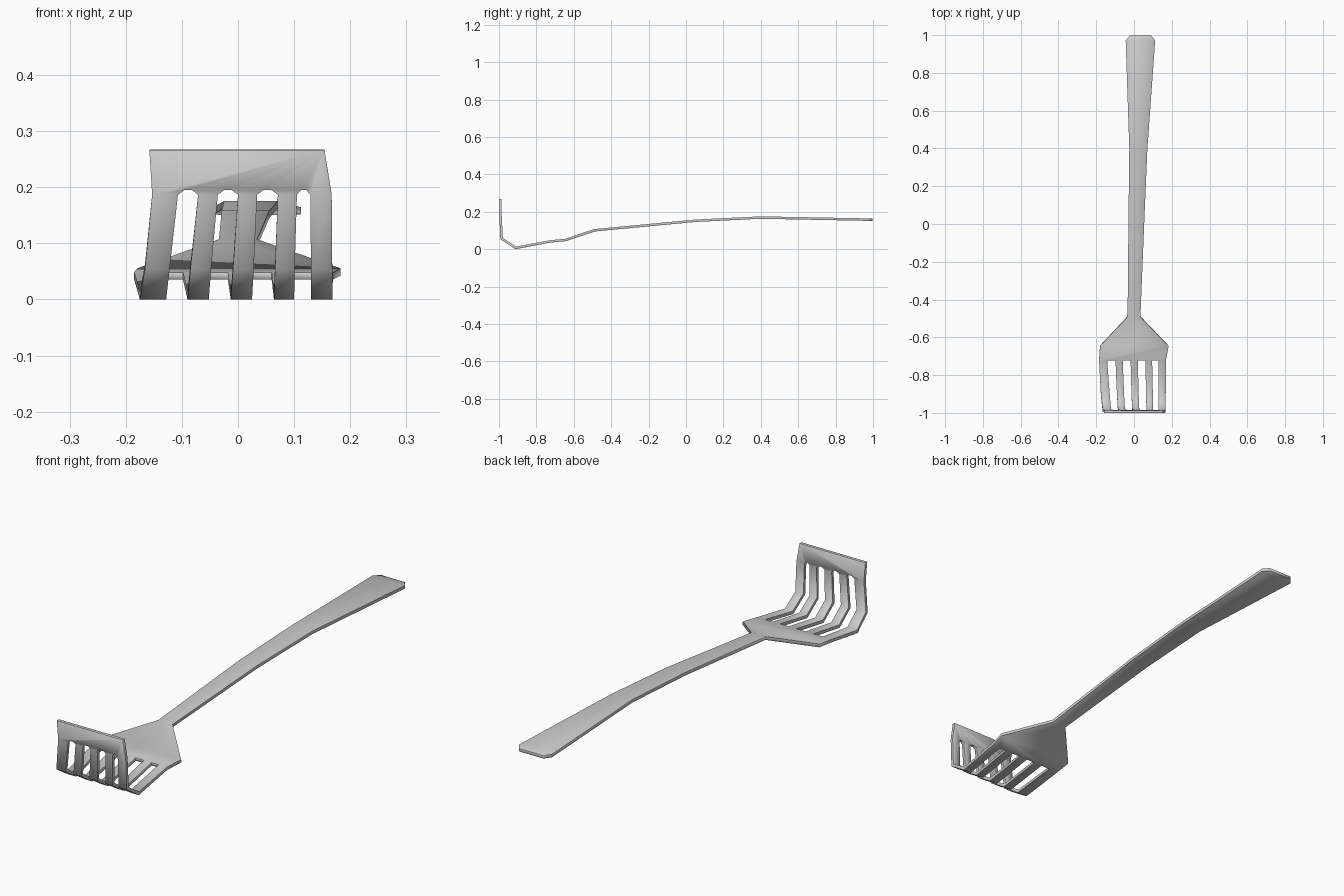
import bpy, bmesh

if "Cube" in bpy.data.objects:
    bpy.data.objects.remove(bpy.data.objects["Cube"])

bm = bmesh.new()


def row(y, z, xs):
    return [bm.verts.new((x, y, z)) for x in xs]


# Handle and shoulder: (y, z, left x, right x) stations along the bent sheet
stations = [
    (0.997, 0.160, -0.022, 0.092),
    (0.970, 0.161, -0.044, 0.112),
    (0.400, 0.172, -0.025, 0.071),
    (0.050, 0.155, -0.029, 0.056),
    (-0.490, 0.104, -0.034, 0.034),
    (-0.645, 0.052, -0.180, 0.183),
]
rows = [row(y, z, (l, r)) for y, z, l, r in stations]
for a, b in zip(rows, rows[1:]):
    bm.faces.new((a[0], b[0], b[1], a[1]))

# Five tines: left/right x pairs at each bend of the head
tine_rows = [
    row(-0.722, 0.045, (-.185, -.142, -.098, -.060, -.018, .020, .060, .096, .130, .169)),
    row(-0.910, 0.010, (-.175, -.128, -.090, -.052, -.013, .025, .064, .100, .130, .168)),
    row(-0.986, 0.060, (-.166, -.122, -.085, -.048, -.009, .028, .066, .101, .130, .168)),
    row(-0.992, 0.190, (-.153, -.107, -.071, -.036, .000, .034, .071, .105, .129, .167)),
]
for a, b in zip(tine_rows, tine_rows[1:]):
    for i in range(0, 10, 2):
        bm.faces.new((a[i], b[i], b[i + 1], a[i + 1]))

# Flat plate joining the shoulder to the tines
bm.faces.new([rows[-1][0]] + tine_rows[0] + [rows[-1][1]])

# Upright front bar with chamfered slot ends
lower = []
ends = tine_rows[-1]
for i, v in enumerate(ends):
    lower.append(v)
    if i % 2 and i < 9:
        x0, x1 = v.co.x, ends[i + 1].co.x
        w = x1 - x0
        lower += row(-0.992, 0.198, (x0 + w * 0.3, x1 - w * 0.3))
top = row(-0.994, 0.270, (-0.158, 0.154))
bm.faces.new([top[0]] + lower[::-1][::-1] + [top[1]])

bmesh.ops.recalc_face_normals(bm, faces=bm.faces)
mesh = bpy.data.meshes.new("slotted_spatula")
bm.to_mesh(mesh)
bm.free()
spatula = bpy.data.objects.new("slotted_spatula", mesh)
bpy.context.collection.objects.link(spatula)

# Sheet thickness and softened rim
solid = spatula.modifiers.new("thickness", 'SOLIDIFY')
solid.thickness = 0.013
solid.offset = 0
solid.use_even_offset = True
bevel = spatula.modifiers.new("rim", 'BEVEL')
bevel.width = 0.003
bevel.segments = 1
bevel.limit_method = 'ANGLE'
bevel.angle_limit = 1.15

bpy.context.view_layer.objects.active = spatula
spatula.select_set(True)
for m in ("thickness", "rim"):
    bpy.ops.object.modifier_apply(modifier=m)

# Rest the lowest point on the ground
low = min(v.co.z for v in spatula.data.vertices)
for v in spatula.data.vertices:
    v.co.z -= low
bpy.ops.object.shade_smooth_by_angle(angle=1.1)
